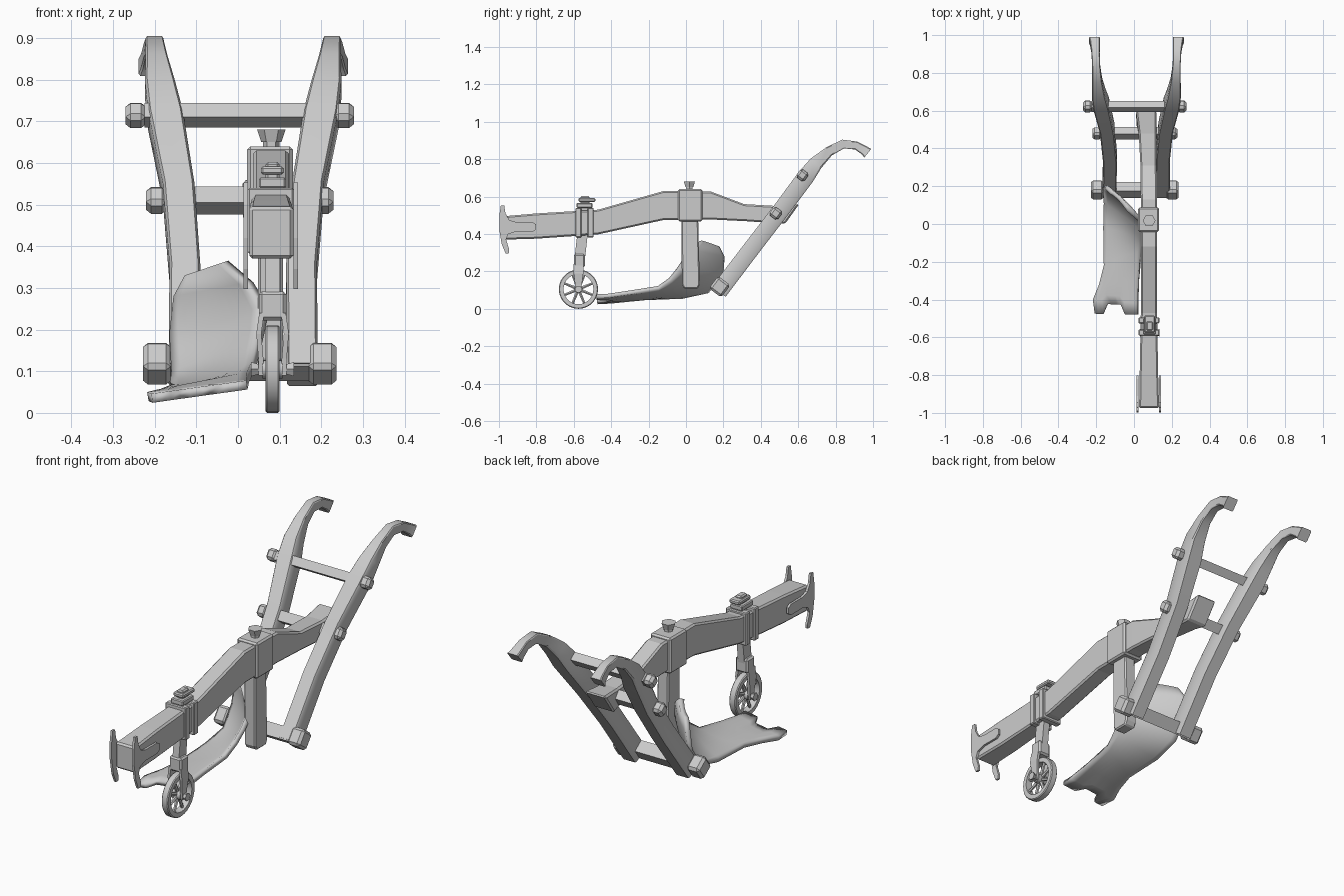
import bpy, bmesh
from math import sin, cos, pi, radians, atan2
from mathutils import Vector, Matrix

if "Cube" in bpy.data.objects:
    bpy.data.objects.remove(bpy.data.objects["Cube"])

BX = 0.08          # beam centre line
HX = 0.0125        # handle mirror plane


def finish(name, bm, bevel=0, smooth=None):
    bmesh.ops.recalc_face_normals(bm, faces=bm.faces)
    me = bpy.data.meshes.new(name)
    bm.to_mesh(me)
    bm.free()
    ob = bpy.data.objects.new(name, me)
    bpy.context.collection.objects.link(ob)
    if bevel:
        m = ob.modifiers.new("bevel", 'BEVEL')
        m.width, m.segments, m.limit_method = bevel, 1, 'ANGLE'
    if smooth:
        bpy.ops.object.select_all(action='DESELECT')
        ob.select_set(True)
        bpy.context.view_layer.objects.active = ob
        bpy.ops.object.shade_smooth_by_angle(angle=radians(smooth))
    return ob


def loft(name, rings, bevel=0, smooth=None, closed=False):
    bm = bmesh.new()
    vs = [[bm.verts.new(p) for p in r] for r in rings]
    n = len(vs[0])
    for a, b in zip(vs, vs[1:] + (vs[:1] if closed else [])):
        for i in range(n):
            j = (i + 1) % n
            bm.faces.new((a[i], a[j], b[j], b[i]))
    if not closed:
        bm.faces.new(vs[0])
        bm.faces.new(vs[-1])
    return finish(name, bm, bevel, smooth)


def box(name, x, y, z, rot=0, bevel=0):
    # box from (min, max) ranges, turned about its own x axis
    c = Vector([(a + b) / 2 for a, b in (x, y, z)])
    s = [b - a for a, b in (x, y, z)]
    bm = bmesh.new()
    bmesh.ops.create_cube(bm, size=1, matrix=Matrix.Translation(c) @ Matrix.Rotation(rot, 4, 'X')
                          @ Matrix.Diagonal((*s, 1)))
    return finish(name, bm, bevel)


def rod(name, a, b, r1, r2, sides):
    a, b = Vector(a), Vector(b)
    q = (b - a).to_track_quat('Z', 'Y')
    ring = lambda c, r: [c + q @ Vector((r * cos(2 * pi * i / sides), r * sin(2 * pi * i / sides), 0))
                         for i in range(sides)]
    return loft(name, [ring(a, r1), ring(b, r2)], smooth=40 if sides > 8 else None)


def plate(name, pts, x0, x1, bevel=0):
    # side profile (y, z) extruded along x
    return loft(name, [[(x, y, z) for y, z in pts] for x in (x0, x1)], bevel)


# main beam: (y low, y high, z low, z high, x min, x max)
beam = [(-.975, -.975, .37, .495, .027, .133), (-.8, -.8, .375, .51, .03, .128),
        (-.47, -.47, .398, .53, .036, .122), (-.12, -.12, .475, .63, .036, .122),
        (.13, .13, .478, .628, .036, .122), (.33, .31, .468, .56, .034, .12),
        (.48, .48, .457, .55, .025, .12), (.53, .605, .455, .56, .01, .12)]
loft("beam", [[(x0, ya, za), (x1, ya, za), (x1, yb, zb), (x0, yb, zb)]
              for ya, yb, za, zb, x0, x1 in beam], bevel=.008)

# hitch plates on the beam nose
hitch = [(-.99, .553), (-.972, .553), (-.965, .51), (-.945, .475), (-.91, .464), (-.82, .464),
         (-.802, .452), (-.802, .424), (-.82, .412), (-.91, .412), (-.95, .40), (-.962, .37),
         (-.945, .318), (-.948, .297), (-.965, .297), (-.985, .345), (-.998, .42), (-.998, .5)]
for x, side in ((.013, "left"), (.133, "right")):
    plate("hitch_plate_" + side, hitch, x, x + .011)

# central collar, bolt and shank
box("collar", (.022, .132), (-.042, .088), (.468, .64), bevel=.008)
rod("collar_bolt_neck", (BX, .018, .63), (BX, .018, .655), .02, .02, 6)
rod("collar_bolt_head", (BX, .018, .65), (BX, .018, .68), .024, .034, 6)
plate("shank", [(-.025, .48), (.065, .48), (.074, .13), (.062, .107), (-.01, .107), (-.022, .13)],
      .048, .108, bevel=.006)

# front clamp around the beam
for y in (-.575, -.51):
    box("clamp_band", (.024, .134), (y - .016, y + .016), (.382, .54), bevel=.004)
box("clamp_bar", (.05, .115), (-.585, -.5), (.54, .565), bevel=.004)
box("clamp_post", (.066, .1), (-.565, -.515), (.5, .602), bevel=.006)
box("clamp_cap", (.055, .11), (-.575, -.485), (.572, .592), bevel=.005)

# wheel stem and fork
WX, WY, WZ, WR = .083, -.575, .105, .105
loft("wheel_stem", [[(WX - .017, y - .028, z), (WX + .017, y - .028, z), (WX + .017, y + .028, z),
                     (WX - .017, y + .028, z)] for y, z in ((-.568, .27), (-.552, .41))])
box("fork_crown", (.05, .116), (-.6, -.54), (.222, .292), bevel=.008)
for s in (-1, 1):
    prof = [(.026, .026, .24), (.033, .026, .19), (.028, .018, .13), (.028, .014, .09)]
    loft("fork_leg", [[(WX + s * (o + a), WY + b * h, z) for a, b in
                       ((-.006, -1), (.006, -1), (.006, 1), (-.006, 1))] for o, h, z in prof])
    rod("axle_nut", (WX + s * .034, WY, WZ), (WX + s * .052, WY, WZ), .014, .02, 6)

# wheel: rim, hub and spokes
rim = [(-.017, .08), (.017, .08), (.017, WR - .004), (.013, WR), (-.013, WR), (-.017, WR - .004)]
loft("wheel_rim", [[(WX + dx, WY + r * sin(2 * pi * i / 28), WZ + r * cos(2 * pi * i / 28))
                    for dx, r in rim] for i in range(28)], smooth=30, closed=True)
rod("wheel_hub", (WX - .024, WY, WZ), (WX + .024, WY, WZ), .022, .022, 16)
for k in range(8):
    a = pi * k / 4 + pi / 8
    d = Vector((0, sin(a), cos(a)))
    c = Vector((WX, WY, WZ))
    rod("wheel_spoke", c + d * .015, c + d * .084, .009, .007, 6)

# share and mouldboard: right edge and left edge of each cross row
rows = [((.02, -.48, .078), (-.208, -.475, .046)), ((.02, -.42, .08), (-.218, -.40, .05)),
        ((.022, -.3, .098), (-.185, -.32, .058)), ((.032, -.15, .122), (-.16, -.22, .068)),
        ((.04, -.09, .165), (-.163, -.02, .075)), ((.05, -.05, .215), (-.16, .11, .10)),
        ((.055, -.02, .26), (-.165, .185, .19)), ((.02, .018, .312), (-.155, .188, .28)),
        ((-.04, .07, .36), (-.128, .16, .33))]
bm = bmesh.new()
N = 10
grid = []
for i, (a, b) in enumerate(rows):
    a, b = Vector(a), Vector(b)
    line = []
    for k in range(N + 1):
        t = k / N
        p = a.lerp(b, t)
        bow = 4 * t * (1 - t)
        if i == 0 and 4 <= k <= 7:
            p.y += .052                       # notch in the share edge
        if i == 1 and 4 <= k <= 7:
            p.y += .03
        if i >= 3:
            p.y += .012 * bow                 # hollow of the board
            p.z -= .012 * bow * (i < 7)
        line.append(bm.verts.new(p))
    grid.append(line)
for a, b in zip(grid, grid[1:]):
    for k in range(N):
        bm.faces.new((a[k], a[k + 1], b[k + 1], b[k]))
board = finish("mouldboard", bm)
up = sum((p.normal.z for p in board.data.polygons))
m = board.modifiers.new("thickness", 'SOLIDIFY')
m.thickness, m.offset = .022, (-1 if up > 0 else 1)
bpy.ops.object.select_all(action='DESELECT')
board.select_set(True)
bpy.context.view_layer.objects.active = board
bpy.ops.object.shade_smooth_by_angle(angle=radians(40))

# handles: (y, z, half depth, half width, distance from mirror plane)
path = [(.175, .092, .046, .037, .142), (.36, .335, .045, .037, .14), (.51, .53, .045, .038, .155),
        (.64, .705, .046, .042, .187), (.695, .778, .038, .036, .2), (.765, .842, .026, .026, .208),
        (.84, .881, .024, .021, .213), (.91, .873, .022, .022, .216), (.955, .846, .025, .026, .219),
        (.972, .832, .03, .029, .222)]
octo = [(-1, -.8), (-.85, -1), (.85, -1), (1, -.8), (1, .8), (.85, 1), (-.85, 1), (-1, .8)]
for s, side in ((-1, "left"), (1, "right")):
    rings = []
    for i, (y, z, d, w, x) in enumerate(path):
        p, q = path[max(i - 1, 0)], path[min(i + 1, len(path) - 1)]
        a = atan2(q[1] - p[1], q[0] - p[0])
        rings.append([(HX + s * x + w * u, y - sin(a) * d * v, z + cos(a) * d * v) for u, v in octo])
    loft("handle_" + side, rings, smooth=35)

# cross rungs with end blocks: (y, z, bar half size, block half size, block inner x, outer x)
tilt = radians(53)
for name, y, z, h, e, xi, xo in (("top", .622, .714, .021, .027, .225, .274),
                                 ("middle", .48, .51, .024, .028, .175, .225),
                                 ("bottom", .18, .118, .03, .041, .165, .232)):
    box(name + "_rung", (-xi, xi + .01), (y - h, y + h), (z - h, z + h), rot=tilt)
    for s in (-1, 1):
        x0, x1 = sorted((.004 + s * xi, .004 + s * xo))
        box(name + "_rung_block", (x0, x1), (y - e, y + e), (z - e, z + e), rot=tilt, bevel=.012)
